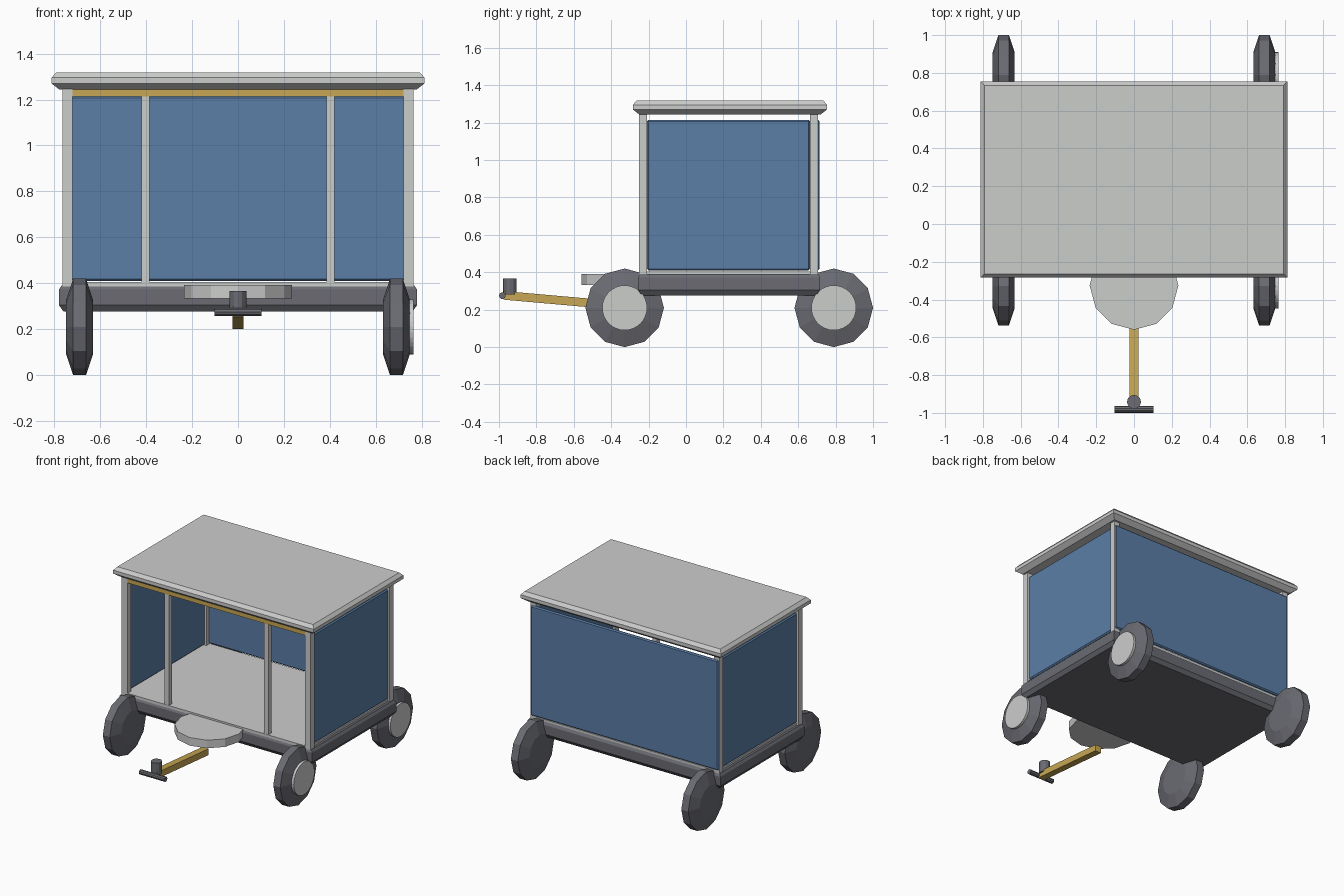
import bpy, bmesh, math
from mathutils import Matrix, Vector

if "Cube" in bpy.data.objects:
    bpy.data.objects.remove(bpy.data.objects["Cube"])


def material(name, rgb):
    m = bpy.data.materials.new(name)
    m.diffuse_color = (*rgb, 1)
    m.use_nodes = True
    m.node_tree.nodes["Principled BSDF"].inputs["Base Color"].default_value = m.diffuse_color
    return m


LIGHT = material("light grey", (0.60, 0.61, 0.60))
DARK = material("dark grey", (0.145, 0.148, 0.17))
BLUE = material("panel blue", (0.105, 0.21, 0.39))
YELLOW = material("yellow", (0.58, 0.39, 0.09))


def finish(bm, name, mat):
    bmesh.ops.recalc_face_normals(bm, faces=bm.faces)
    me = bpy.data.meshes.new(name)
    bm.to_mesh(me)
    bm.free()
    me.materials.append(mat)
    ob = bpy.data.objects.new(name, me)
    bpy.context.collection.objects.link(ob)
    return ob


def loft(bm, rings):
    """Skin a stack of equal-sized closed rings and cap both ends."""
    vs = [[bm.verts.new(p) for p in ring] for ring in rings]
    n = len(vs[0])
    for a, b in zip(vs, vs[1:]):
        for i in range(n):
            bm.faces.new((a[i], a[(i + 1) % n], b[(i + 1) % n], b[i]))
    bm.faces.new(vs[0][::-1])
    bm.faces.new(vs[-1])


def box(name, lo, hi, mat, bevel=0):
    bm = bmesh.new()
    bmesh.ops.create_cube(bm, size=1)
    for v in bm.verts:
        v.co = [lo[i] + (v.co[i] + 0.5) * (hi[i] - lo[i]) for i in range(3)]
    if bevel:
        bmesh.ops.bevel(bm, geom=bm.edges[:], offset=bevel, segments=1,
                        affect='EDGES')
    return finish(bm, name, mat)


def slab(name, x, y0, y1, profile, mat):
    """Rectangular slab whose edge follows (height, inset) steps."""
    bm = bmesh.new()
    loft(bm, [[(-x + i, y0 + i, z), (x - i, y0 + i, z),
               (x - i, y1 - i, z), (-x + i, y1 - i, z)] for z, i in profile])
    return finish(bm, name, mat)


def turned(name, centre, axis, profile, sides, mat):
    """Round part from (offset, radius) steps along the x or z axis."""
    bm = bmesh.new()
    rings = []
    for d, r in profile:
        ring = []
        for k in range(sides):
            a = 2 * math.pi * k / sides
            c, s = r * math.cos(a), r * math.sin(a)
            p = Vector((d, c, s) if axis == 'x' else (c, s, d))
            ring.append(p + Vector(centre))
        rings.append(ring)
    loft(bm, rings)
    return finish(bm, name, mat)


# Chassis, floor and roof
slab("chassis", 0.78, -0.257, 0.717,
     [(0.277, 0.02), (0.305, 0), (0.372, 0), (0.39, 0.012)], DARK)
box("floor", (-0.75, -0.25, 0.385), (0.75, 0.705, 0.405), LIGHT)
slab("roof", 0.812, -0.284, 0.754,
     [(1.243, 0.035), (1.27, 0), (1.295, 0), (1.318, 0.02)], LIGHT)

# Posts and side panels, left and right
for side, s in (("left", -1), ("right", 1)):
    def span(a, b):
        return (a, b) if s > 0 else (-b, -a)
    x0, x1 = span(0.72, 0.765)
    box(f"front_post_{side}", (x0, -0.252, 0.385), (x1, -0.208, 1.245), LIGHT)
    box(f"back_post_{side}", (x0, 0.662, 0.385), (x1, 0.706, 1.245), LIGHT)
    x0, x1 = span(0.385, 0.42)
    box(f"middle_post_{side}", (x0, -0.248, 0.4), (x1, -0.212, 1.216), LIGHT)
    x0, x1 = span(0.73, 0.755)
    box(f"side_panel_{side}", (x0, -0.208, 0.41), (x1, 0.662, 1.215), BLUE, 0.008)

# Back panel covers the rear posts, yellow rail tops the open front
box("back_panel", (-0.76, 0.692, 0.41), (0.76, 0.714, 1.215), BLUE, 0.008)
box("front_rail", (-0.72, -0.25, 1.213), (0.72, -0.21, 1.245), YELLOW)

# Wheels, with hubcaps on the right side only
for end, y in (("front", -0.328), ("back", 0.79)):
    for side, x in (("left", -0.69), ("right", 0.69)):
        turned(f"{end}_wheel_{side}", (x, y, 0.21), 'x',
               [(-0.058, 0.12), (-0.028, 0.21), (0.028, 0.21), (0.058, 0.12)],
               12, DARK)
    turned(f"{end}_hubcap", (0.69, y, 0.21), 'x',
           [(0.05, 0.12), (0.075, 0.12)], 32, LIGHT)

# Turntable step, tow bar and handle
turned("turntable", (0, -0.325, 0), 'z', [(0.333, 0.235), (0.392, 0.235)], 12, LIGHT)
bar = box("tow_bar", (-0.025, -0.3, -0.023), (0.025, 0.3, 0.023), YELLOW)
bar.data.transform(Matrix.Translation((0, -0.675, 0.25))
                   @ Matrix.Rotation(-0.088, 4, 'X'))
turned("tow_handle", (0, -0.982, 0.275), 'x',
       [(-0.103, 0.018), (0.103, 0.018)], 10, DARK)
turned("tow_pin", (0, -0.942, 0), 'z', [(0.28, 0.037), (0.367, 0.037)], 12, DARK)
